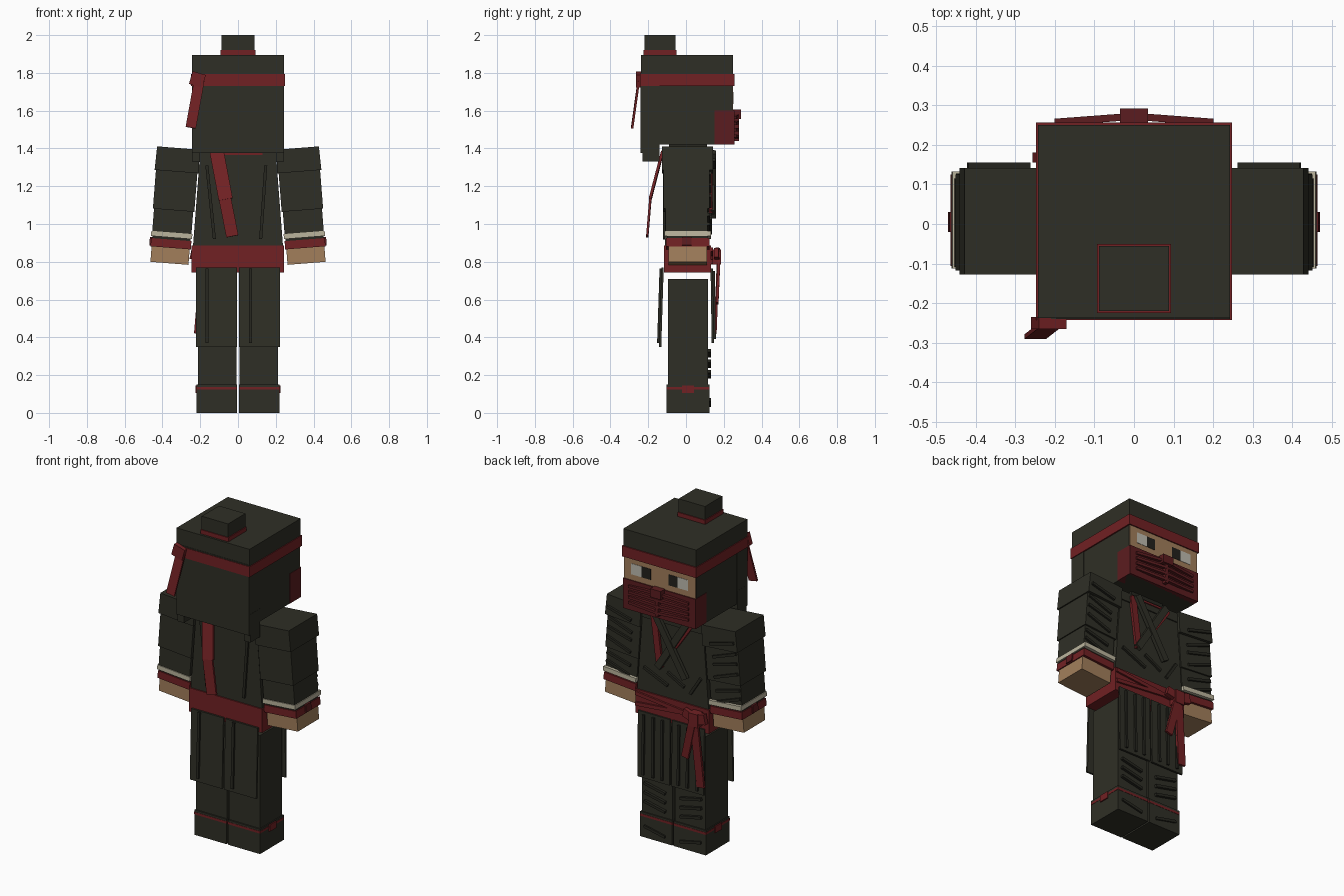
import bpy, math
from mathutils import Vector, Matrix


def material(name, r, g, b):
    m = bpy.data.materials.new(name)
    m.diffuse_color = (r, g, b, 1)
    return m


OLIVE = material("dark olive cloth", 0.028, 0.028, 0.019)
FOLD = material("shadow olive", 0.020, 0.020, 0.014)
RED = material("red cloth", 0.165, 0.015, 0.017)
MASK = material("dark red cloth", 0.105, 0.012, 0.014)
SKIN = material("skin", 0.36, 0.21, 0.105)
BEIGE = material("beige trim", 0.50, 0.46, 0.34)
WHITE = material("eye white", 0.52, 0.50, 0.44)
DARK = material("dark iris", 0.016, 0.015, 0.012)

QUADS = [(0, 3, 2, 1), (4, 5, 6, 7), (0, 1, 5, 4), (1, 2, 6, 5), (2, 3, 7, 6), (3, 0, 4, 7)]


def hexa(name, verts, mat):
    me = bpy.data.meshes.new(name)
    me.from_pydata(verts, [], QUADS)
    me.materials.append(mat)
    ob = bpy.data.objects.new(name, me)
    bpy.context.collection.objects.link(ob)
    return ob


def box(name, x0, x1, y0, y1, z0, z1, mat, taper=1.0):
    """Box whose top width in x can be tapered."""
    verts = []
    for z, s in ((z0, 1.0), (z1, taper)):
        verts += [(x0 * s, y0, z), (x1 * s, y0, z), (x1 * s, y1, z), (x0 * s, y1, z)]
    return hexa(name, verts, mat)


def bar(name, p, q, width, thick, mat, facing=(0, 1, 0)):
    """Flat strip from p to q whose broad side looks toward facing."""
    p, q = Vector(p), Vector(q)
    d = (q - p).normalized()
    w = d.cross(Vector(facing)).normalized()
    n = w.cross(d).normalized()
    a, b = w * width / 2, n * thick / 2
    verts = [c + o for c in (p, q) for o in (-a - b, a - b, a + b, -a + b)]
    return hexa(name, [tuple(v) for v in verts], mat)


# ---- head and hood
box("head", -0.24, 0.24, -0.14, 0.245, 1.42, 1.80, OLIVE)
box("hood_back", -0.243, 0.243, -0.24, -0.14, 1.375, 1.80, OLIVE)
box("hood_crown", -0.243, 0.243, -0.238, 0.25, 1.79, 1.895, OLIVE)
box("headband", -0.248, 0.248, -0.243, 0.257, 1.73, 1.793, RED)
box("topknot", -0.088, 0.088, -0.22, -0.055, 1.89, 2.0, OLIVE)
box("topknot_band", -0.093, 0.093, -0.225, -0.05, 1.895, 1.92, RED)
for s in (-1, 1):
    box("hood_flap", s * 0.222 - 0.022, s * 0.222 + 0.022, -0.23, -0.14, 1.33, 1.5, OLIVE)

# headband knot and tail
bar("headband_knot", (-0.25, -0.25, 1.775), (-0.18, -0.25, 1.755), 0.07, 0.03, RED)
bar("headband_tail", (-0.205, -0.25, 1.76), (-0.25, -0.285, 1.51), 0.055, 0.012, RED)

# ---- face with painted eyes
box("face", -0.238, 0.238, 0.24, 0.25, 1.58, 1.735, SKIN)
for s in (-1, 1):
    box("eye_white", s * 0.155 - 0.035, s * 0.155 + 0.035, 0.248, 0.252, 1.635, 1.70, WHITE)
    box("eye_iris", s * 0.09 - 0.03, s * 0.09 + 0.03, 0.248, 0.252, 1.635, 1.70, DARK)

# ---- mask with pleats and nose knot
box("mask", -0.242, 0.242, 0.15, 0.256, 1.42, 1.60, MASK)
box("mask_knot", -0.035, 0.035, 0.25, 0.292, 1.555, 1.605, MASK)
box("mask_seam", -0.01, 0.01, 0.25, 0.28, 1.44, 1.56, MASK)
for s in (-1, 1):
    for i in range(4):
        z = 1.575 - i * 0.038
        bar("mask_pleat", (0, 0.272, z), (s * 0.2, 0.257, z - 0.012 + 0.006 * i), 0.016, 0.018, MASK)

# ---- torso
box("torso", -0.24, 0.24, -0.11, 0.125, 0.86, 1.36, OLIVE, taper=0.84)
box("yoke", -0.20, 0.20, -0.117, 0.132, 1.33, 1.385, OLIVE)
box("neck", -0.11, 0.11, -0.09, 0.11, 1.36, 1.43, FOLD)
box("collar", -0.13, 0.13, -0.122, 0.138, 1.365, 1.377, RED)

# crossed chest wrap
bar("under_lapel", (0.12, 0.132, 1.37), (0.08, 0.132, 1.06), 0.04, 0.016, RED)
bar("under_lapel_side", (-0.13, 0.132, 1.37), (-0.02, 0.132, 1.21), 0.03, 0.014, RED)
bar("lapel_a", (-0.11, 0.14, 1.38), (0.09, 0.14, 1.06), 0.04, 0.022, OLIVE)
bar("lapel_b", (0.10, 0.147, 1.38), (-0.10, 0.147, 1.04), 0.04, 0.022, OLIVE)
for a, b in (((0.19, 1.03), (0.03, 0.96)), ((0.03, 1.04), (-0.08, 0.98)), ((-0.19, 1.06), (-0.12, 0.95))):
    bar("chest_fold", (a[0], 0.13, a[1]), (b[0], 0.13, b[1]), 0.016, 0.016, FOLD)

# back pleats and hanging scarf
bar("back_pleat_left", (-0.165, -0.113, 1.31), (-0.125, -0.113, 0.92), 0.016, 0.016, FOLD)
bar("back_pleat_right", (0.147, -0.113, 1.31), (0.12, -0.113, 0.92), 0.016, 0.016, FOLD)
bar("scarf_upper", (-0.112, -0.125, 1.38), (-0.065, -0.19, 1.13), 0.075, 0.014, RED)
bar("scarf_lower", (-0.07, -0.188, 1.14), (-0.03, -0.205, 0.935), 0.065, 0.012, RED)

# ---- waist sash with wraps, knot and tails
box("sash", -0.245, 0.243, -0.117, 0.133, 0.742, 0.885, RED)
bar("sash_wrap_a", (0.24, 0.137, 0.865), (-0.2, 0.137, 0.82), 0.022, 0.014, RED)
bar("sash_wrap_b", (0.24, 0.137, 0.80), (-0.2, 0.137, 0.84), 0.022, 0.014, RED)
box("sash_knot", -0.205, -0.145, 0.13, 0.185, 0.785, 0.865, RED)
bar("sash_loop_outer", (-0.18, 0.165, 0.83), (-0.25, 0.168, 0.845), 0.06, 0.025, RED)
bar("sash_loop_inner", (-0.17, 0.165, 0.83), (-0.10, 0.16, 0.85), 0.05, 0.025, RED)
bar("sash_tail_long", (-0.175, 0.17, 0.81), (-0.208, 0.155, 0.42), 0.05, 0.014, RED)
bar("sash_tail_short", (-0.165, 0.175, 0.81), (-0.11, 0.165, 0.58), 0.045, 0.014, RED)


# ---- arms, built straight then swung slightly outward
def arm(s):
    parts = [
        box("shoulder_pad", -0.117, 0.117, -0.128, 0.142, -0.125, 0.0, OLIVE, taper=0.97),
        box("upper_sleeve", -0.110, 0.110, -0.118, 0.125, -0.33, -0.12, OLIVE),
        box("lower_sleeve", -0.104, 0.104, -0.108, 0.115, -0.45, -0.32, OLIVE),
        box("cuff_trim", -0.109, 0.109, -0.113, 0.133, -0.475, -0.448, BEIGE),
        box("cuff_gap", -0.101, 0.101, -0.100, 0.115, -0.49, -0.47, FOLD),
        box("wrist_band", -0.107, 0.107, -0.106, 0.125, -0.53, -0.486, RED),
        box("hand", -0.101, 0.101, -0.092, 0.110, -0.612, -0.52, SKIN),
        box("wrist_knot", 0.09 * s if s > 0 else -0.114, 0.114 if s > 0 else -0.09,
            -0.02, 0.03, -0.525, -0.48, MASK),
    ]
    # slanted sleeve folds
    for i, z in enumerate((-0.07, -0.14, -0.20, -0.26, -0.36, -0.41)):
        y = 0.146 if i == 0 else 0.127 if i < 4 else 0.118
        drop = 0.045 if i % 2 else 0.03
        parts.append(bar("sleeve_fold", (s * 0.10, y, z), (-s * 0.06, y, z - drop), 0.016, 0.018, FOLD))
    m = Matrix.Translation((s * 0.315, 0, 1.402)) @ Matrix.Rotation(-s * math.radians(4.5), 4, 'Y')
    for p in parts:
        p.matrix_world = m


# ---- legs
def leg(s):
    def sided(name, a, b, y0, y1, z0, z1, mat):
        return box(name, min(s * a, s * b), max(s * a, s * b), y0, y1, z0, z1, mat)

    sided("leg", 0.007, 0.213, -0.095, 0.117, 0.02, 0.71, OLIVE)
    sided("boot", 0.005, 0.219, -0.103, 0.124, 0.0, 0.15, OLIVE)
    sided("ankle_tie", 0.004, 0.2205, -0.1045, 0.1255, 0.124, 0.138, RED)
    sided("ankle_knot", 0.21, 0.226, -0.02, 0.042, 0.105, 0.145, RED)
    # hanging cloth panels, back and front
    bar("back_panel", (s * 0.114, -0.124, 0.77), (s * 0.114, -0.137, 0.348), 0.215, 0.012, OLIVE)
    bar("front_panel", (s * 0.114, 0.136, 0.765), (s * 0.114, 0.142, 0.37), 0.215, 0.012, OLIVE)
    # vertical panel pleats
    for x in (0.055, 0.115, 0.18):
        bar("front_pleat", (s * x, 0.146, 0.75), (s * x, 0.151, 0.39), 0.014, 0.014, FOLD)
    x = 0.065 if s > 0 else -0.165
    bar("back_pleat", (x, -0.133, 0.765), (x, -0.146, 0.37), 0.016, 0.014, FOLD)
    # slanted shin folds
    for i, z in enumerate((0.33, 0.275, 0.22, 0.07)):
        bar("shin_fold", (s * 0.19, 0.124, z), (s * 0.05, 0.124, z - 0.03), 0.016, 0.018, FOLD)


for side in (-1, 1):
    arm(side)
    leg(side)
